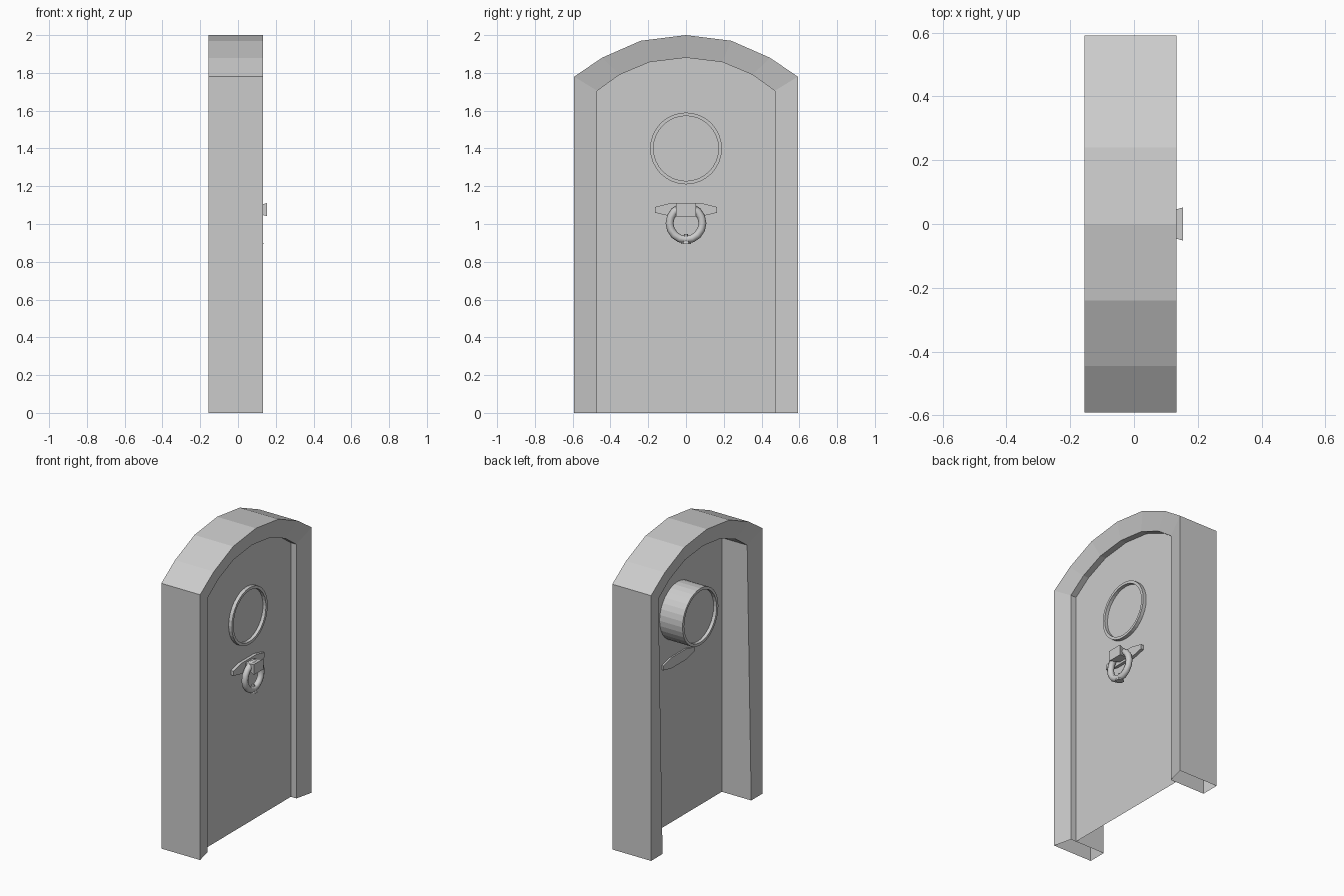
import bpy, bmesh, math
from mathutils import Matrix, Vector

if "Cube" in bpy.data.objects:
    bpy.data.objects.remove(bpy.data.objects["Cube"])


def finish(bm, name, smooth=False, closed=True):
    if closed:
        bmesh.ops.recalc_face_normals(bm, faces=bm.faces)
    me = bpy.data.meshes.new(name)
    bm.to_mesh(me)
    bm.free()
    ob = bpy.data.objects.new(name, me)
    bpy.context.collection.objects.link(ob)
    for p in me.polygons:
        p.use_smooth = smooth
    return ob


def loft(name, loops, caps=True, close=True, smooth=False):
    """Join equal-length point loops with quads, optionally capping the ends."""
    bm = bmesh.new()
    rows = [[bm.verts.new(p) for p in lp] for lp in loops]
    n = len(rows[0])
    for a, b in zip(rows, rows[1:]):
        for i in range(n if close else n - 1):
            j = (i + 1) % n
            bm.faces.new((a[i], a[j], b[j], b[i]))
    if caps:
        bm.faces.new(rows[0])
        bm.faces.new(rows[-1])
    return finish(bm, name, smooth)


def mirror(half):
    """Mirror a half outline (ending at y = 0) across y."""
    return half + [(-y, z) for y, z in reversed(half[:-1])]


DOOR_X = 0.063
outer = mirror([(-0.592, 0), (-0.592, 1.78), (-0.445, 1.88), (-0.24, 1.97), (0, 2.0)])
inner = mirror([(-0.47, 0), (-0.47, 1.705), (-0.352, 1.79), (-0.192, 1.857), (0, 1.88)])

# Frame: sloping front and back faces, hollow and open at the floor
bm = bmesh.new()
rows = [
    [bm.verts.new((-0.155, y, z)) for y, z in outer],
    [bm.verts.new((0.133, y, z)) for y, z in outer],
    [bm.verts.new((0.104, y, z)) for y, z in inner],
    [bm.verts.new((-0.155 if z == 0 else -0.125, y, z)) for y, z in inner],
]
for k in range(4):
    a, b = rows[k], rows[(k + 1) % 4]
    for i in range(len(outer) - 1):
        bm.faces.new((a[i], a[i + 1], b[i + 1], b[i]))
finish(bm, "door_frame")

# Door leaf: a single arched sheet
bm = bmesh.new()
face = bm.faces.new([bm.verts.new((DOOR_X, y, z)) for y, z in inner])
face.normal_update()
if face.normal.x < 0:
    face.normal_flip()
finish(bm, "door_leaf", closed=False)


# Round window: tube through the door with recessed panes
def circle(x, r, n=32):
    return [(x, r * math.cos(2 * math.pi * i / n), 1.4 + r * math.sin(2 * math.pi * i / n))
            for i in range(n)]


loft("window", [circle(x, r) for x, r in
                [(0.065, 0.172), (0.087, 0.172), (0.087, 0.19),
                 (-0.107, 0.19), (-0.107, 0.172), (-0.085, 0.172)]])

# Knocker back plate
plate = [(-0.165, 1.06), (-0.165, 1.09), (-0.08, 1.111), (0.08, 1.111),
         (0.165, 1.09), (0.165, 1.06), (0.08, 1.04), (-0.08, 1.04)]
loft("knocker_plate", [[(x, y, z) for y, z in plate] for x in (0.053, 0.083)])


# Knocker block, flaring toward its tip
def rect(x, w, h):
    return [(x, sy * w, 1.076 + sz * h) for sy, sz in ((-1, -1), (1, -1), (1, 1), (-1, 1))]


loft("knocker_block", [rect(0.07, 0.036, 0.02), rect(0.133, 0.046, 0.029), rect(0.154, 0.052, 0.035)])

# Knocker ring
R, r, N, M = 0.087, 0.021, 16, 8
center = Vector((0.112, 0, 1.004))
ring = []
for i in range(N + 1):
    a = 2 * math.pi * i / N
    out = Vector((0, math.sin(a), math.cos(a)))
    ring.append([center + out * (R + r * math.cos(t)) + Vector((r * math.sin(t), 0, 0))
                 for t in (2 * math.pi * k / M for k in range(M))])
ob = loft("knocker_ring", ring, caps=False, smooth=True)
bm = bmesh.new()
bm.from_mesh(ob.data)
bmesh.ops.remove_doubles(bm, verts=bm.verts, dist=1e-5)
bm.to_mesh(ob.data)
bm.free()

# Striking stud at the bottom of the ring
bm = bmesh.new()
bmesh.ops.create_cone(bm, cap_ends=True, segments=6, radius1=0.027, radius2=0.009, depth=0.053,
                      matrix=Matrix.Translation((0.112, 0, 0.921)))
finish(bm, "knocker_stud")
